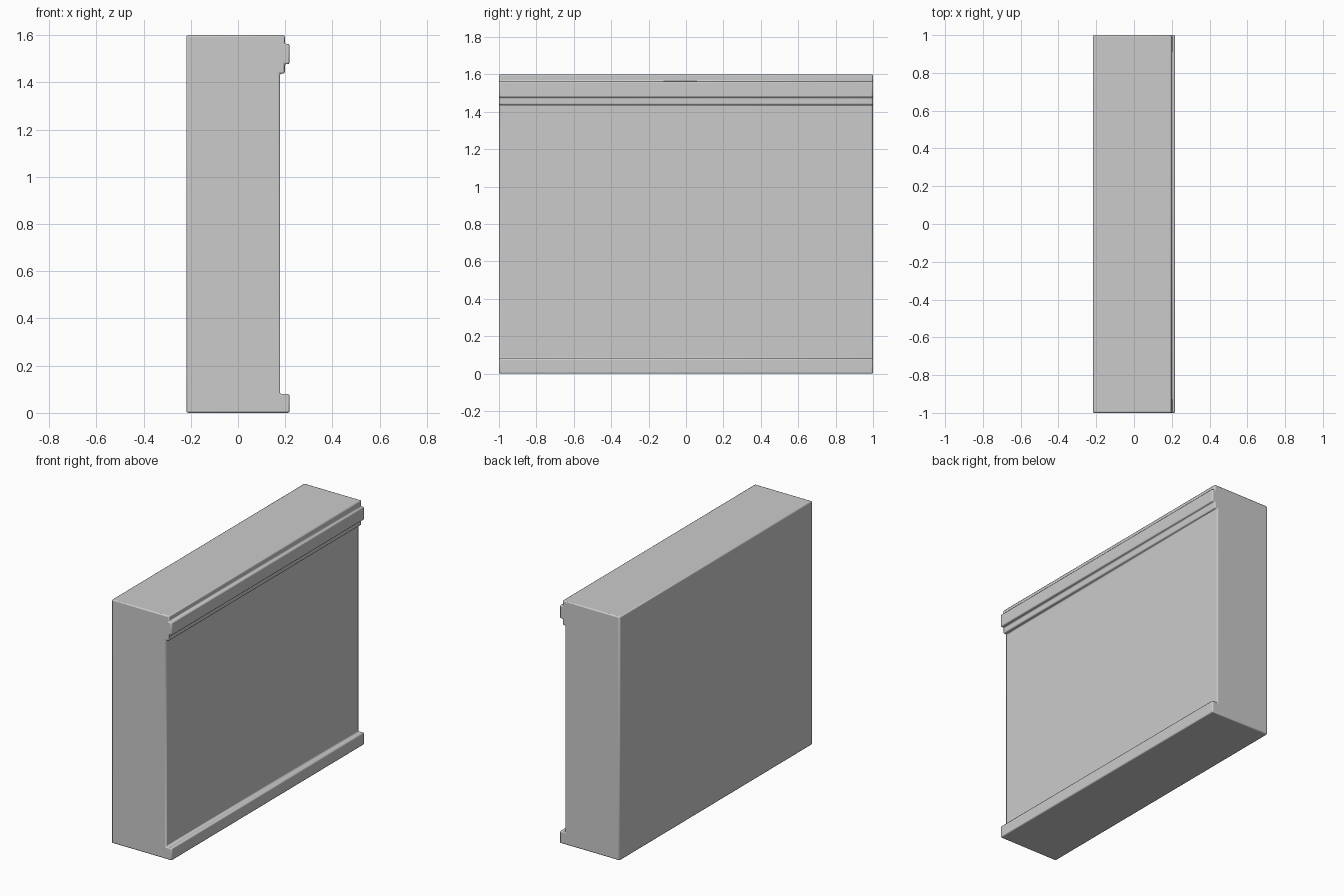
import bpy, bmesh, math

if "Cube" in bpy.data.objects:
    bpy.data.objects.remove(bpy.data.objects["Cube"])

# Cross-section of the low wall (x, z): base strip, recessed face, stepped cap
PROFILE = [(-0.218, 0), (0.218, 0), (0.218, 0.08), (0.178, 0.08),
           (0.178, 1.437), (0.198, 1.437), (0.198, 1.477), (0.218, 1.477),
           (0.218, 1.563), (0.198, 1.563), (0.198, 1.6), (-0.218, 1.6)]

# Sweep the section along y
bm = bmesh.new()
face = bm.faces.new([bm.verts.new((x, -1, z)) for x, z in PROFILE])
swept = bmesh.ops.extrude_face_region(bm, geom=[face], use_keep_orig=True)
verts = [g for g in swept["geom"] if isinstance(g, bmesh.types.BMVert)]
bmesh.ops.translate(bm, vec=(0, 2, 0), verts=verts)
bmesh.ops.recalc_face_normals(bm, faces=bm.faces)
mesh = bpy.data.meshes.new("trimmed_wall")
bm.to_mesh(mesh)
bm.free()
wall = bpy.data.objects.new("trimmed_wall", mesh)
bpy.context.collection.objects.link(wall)

# Softly worn edges
bevel = wall.modifiers.new("soft_edges", 'BEVEL')
bevel.width = 0.007
bevel.segments = 2
bevel.limit_method = 'ANGLE'
bevel.angle_limit = math.radians(40)

bpy.context.view_layer.objects.active = wall
wall.select_set(True)
bpy.ops.object.shade_smooth_by_angle(angle=math.radians(50))
